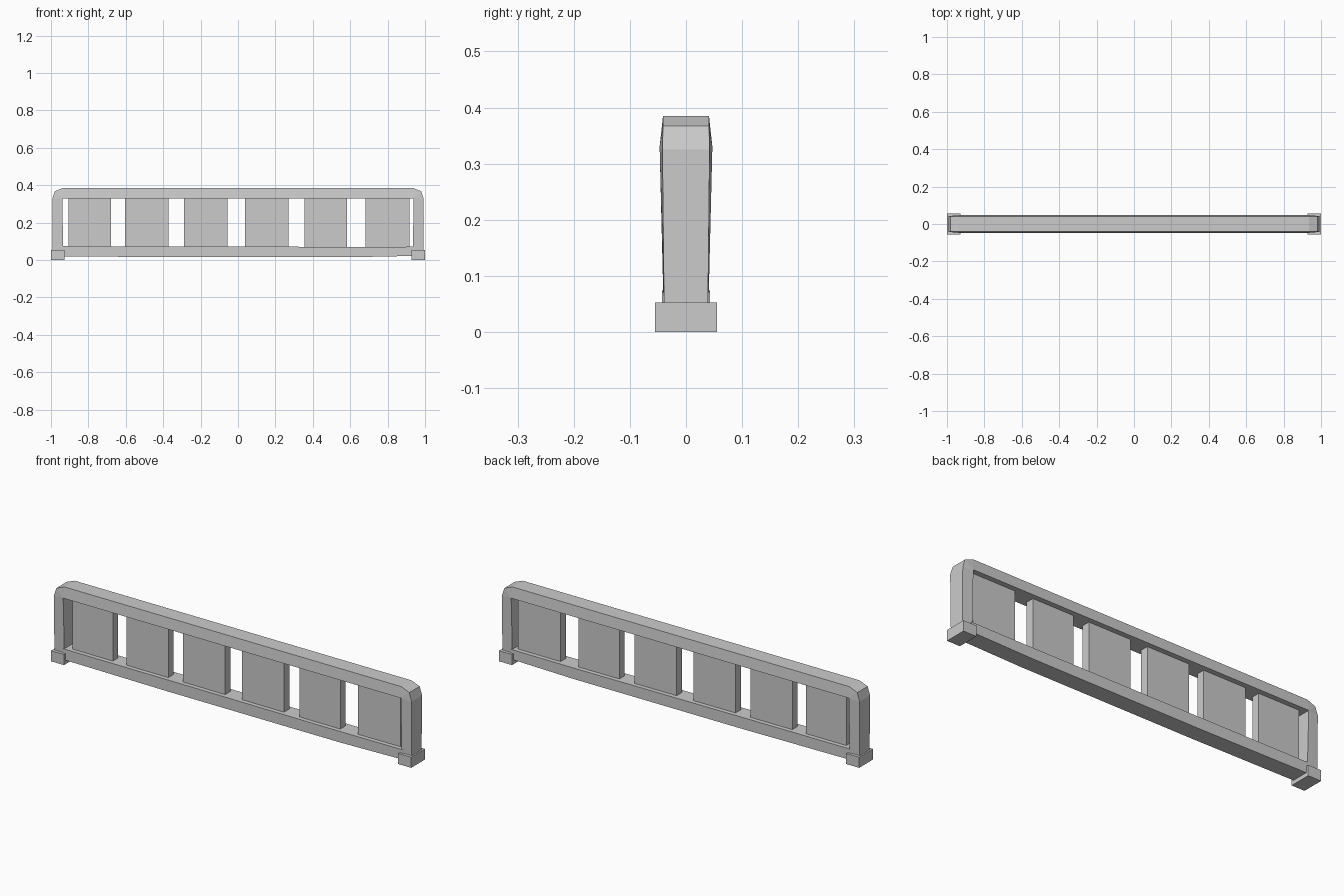
import bpy, bmesh

if "Cube" in bpy.data.objects:
    bpy.data.objects.remove(bpy.data.objects["Cube"])


def finish(name, bm):
    bmesh.ops.remove_doubles(bm, verts=bm.verts, dist=0.0005)
    bmesh.ops.recalc_face_normals(bm, faces=bm.faces)
    mesh = bpy.data.meshes.new(name)
    bm.to_mesh(mesh)
    bm.free()
    obj = bpy.data.objects.new(name, mesh)
    bpy.context.collection.objects.link(obj)
    return obj


def sweep(name, stations):
    """Four-sided bar; each station is (x, z, half depth) for two opposite edges."""
    bm = bmesh.new()
    rings = []
    for (xa, za, wa), (xb, zb, wb) in stations:
        rings.append([bm.verts.new(p) for p in
                      ((xa, -wa, za), (xa, wa, za), (xb, wb, zb), (xb, -wb, zb))])
    for a, b in zip(rings, rings[1:]):
        for i in range(4):
            j = (i + 1) % 4
            quad = [a[i], a[j], b[j], b[i]]
            # inner corner stations coincide, so skip their zero-area quads
            if len({tuple(round(c, 4) for c in v.co) for v in quad}) > 2:
                bm.faces.new(quad)
    bm.faces.new(rings[0])
    bm.faces.new(rings[-1])
    return finish(name, bm)


def box(name, x0, x1, depth, z0, z1):
    return sweep(name, [((x, z1, depth / 2), (x, z0, depth / 2)) for x in (x0, x1)])


# Arched frame: two posts and the top rail with chamfered corners
inner = (-0.938, 0.33, 0.047)
left = [((-0.992, 0.045, 0.039), (-0.936, 0.045, 0.040)),
        ((-0.993, 0.325, 0.042), inner),
        ((-0.980, 0.367, 0.041), inner),
        ((-0.935, 0.385, 0.041), inner)]
right = [tuple((-x, z, w) for x, z, w in s) for s in reversed(left)]
sweep("arched_frame", left + right)

# Bottom rail, sagging very slightly in the middle
sweep("bottom_rail", [((x, t, 0.043), (x, b, 0.043)) for x, t, b in
                      ((-0.945, 0.074, 0.020), (-0.36, 0.073, 0.015),
                       (0.60, 0.070, 0.015), (0.945, 0.071, 0.022))])

# Wide slats between the rails
slats = [(-0.905, -0.68), (-0.605, -0.372), (-0.29, -0.057),
         (0.037, 0.27), (0.355, 0.583), (0.682, 0.917)]
for i, (x0, x1) in enumerate(slats):
    box(f"slat_{i + 1}", x0, x1, 0.042, 0.065, 0.335)

# Feet under the posts
box("left_foot", -1.0, -0.928, 0.11, 0.0, 0.053)
box("right_foot", 0.928, 1.0, 0.11, 0.0, 0.053)
